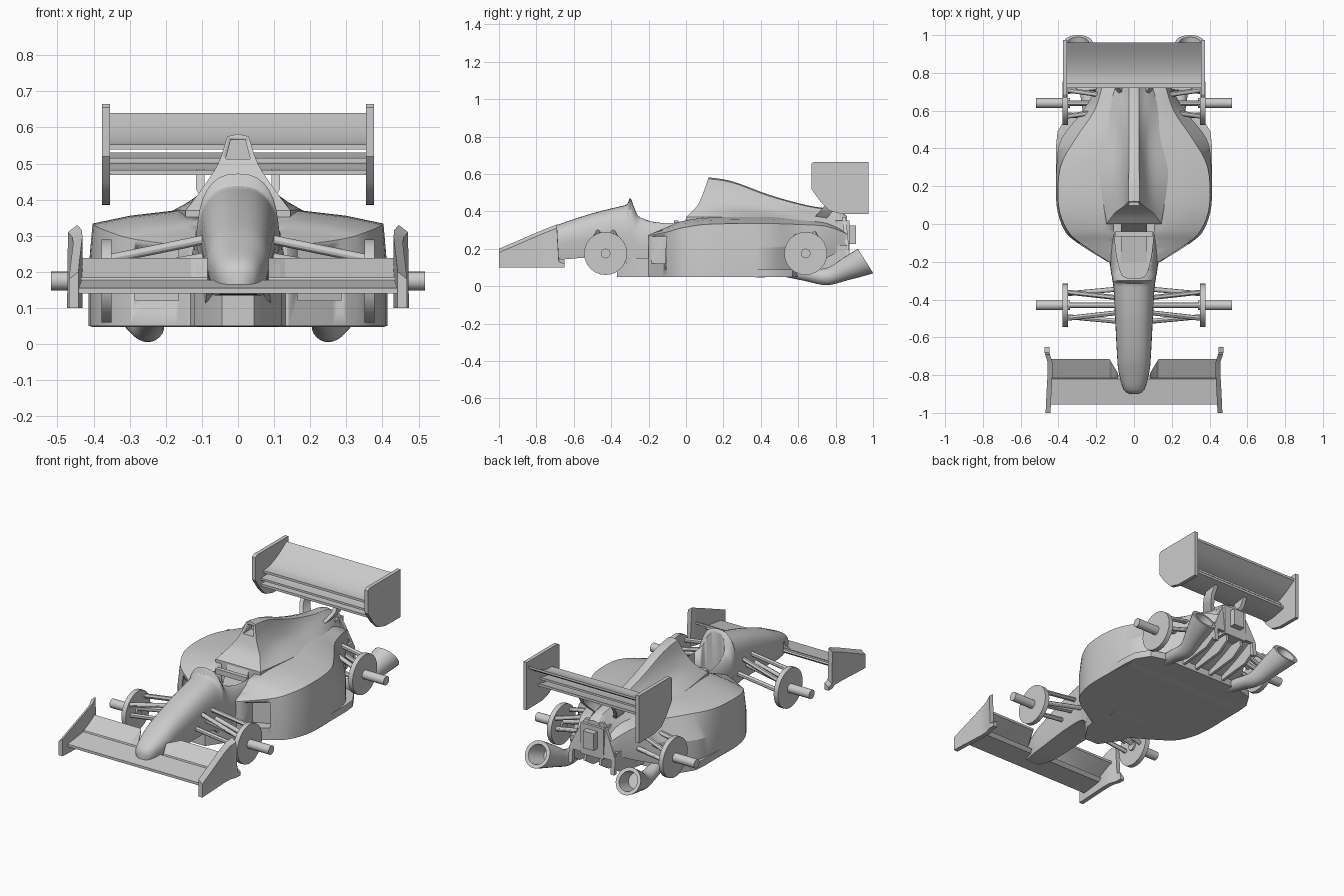
import bpy, bmesh, math
from mathutils import Vector

if "Cube" in bpy.data.objects:
    bpy.data.objects.remove(bpy.data.objects["Cube"])


def finish(name, bm, angle=30):
    bmesh.ops.remove_doubles(bm, verts=bm.verts, dist=1e-5)
    bmesh.ops.recalc_face_normals(bm, faces=bm.faces)
    me = bpy.data.meshes.new(name)
    bm.to_mesh(me)
    bm.free()
    ob = bpy.data.objects.new(name, me)
    bpy.context.collection.objects.link(ob)
    bpy.ops.object.select_all(action='DESELECT')
    ob.select_set(True)
    bpy.context.view_layer.objects.active = ob
    bpy.ops.object.shade_smooth_by_angle(angle=math.radians(angle))
    return ob


def skin(name, rings, angle=30, strip=False):
    """Join closed rings of points into a capped solid; strip caps suit mirrored rings."""
    bm = bmesh.new()
    vs = [[bm.verts.new(p) for p in r] for r in rings]
    n = len(vs[0])
    for a, b in zip(vs, vs[1:]):
        for i in range(n):
            j = (i + 1) % n
            bm.faces.new((a[i], a[j], b[j], b[i]))
    for c in (vs[0], vs[-1]):
        if strip:
            for i in range(n // 2):
                ids = dict.fromkeys((i, i + 1, n - i - 1, (n - i) % n))
                bm.faces.new([c[k] for k in ids])
        else:
            bm.faces.new(c)
    return finish(name, bm, angle)


def spline(seq, n):
    """Catmull-Rom through a list of equal-length flat tuples."""
    out = []
    for i in range(len(seq) - 1):
        p0, p1, p2 = seq[max(i - 1, 0)], seq[i], seq[i + 1]
        p3 = seq[min(i + 2, len(seq) - 1)]
        for k in range(n):
            t = k / n
            out.append(tuple(
                b + .5 * t * (c - a + t * (2 * a - 5 * b + 4 * c - d + t * (3 * (b - c) + d - a)))
                for a, b, c, d in zip(p0, p1, p2, p3)))
    return out + [tuple(seq[-1])]


def mirror_ring(half):
    return half + [(-x, y, z) for x, y, z in half[-2:0:-1]]


def prism(name, pts, axis, a, b):
    """Extrude a 2D outline along x (points are y,z) or z (points are x,y)."""
    place = (lambda p, d: (d, *p)) if axis == 'x' else (lambda p, d: (*p, d))
    return skin(name, [[place(p, d) for p in pts] for d in (a, b)])


def box(name, x, y, z):
    return prism(name, [(x[0], y[0]), (x[1], y[0]), (x[1], y[1]), (x[0], y[1])], 'z', *z)


def disc(p, d, r, n=24):
    d = Vector(d).normalized()
    u = d.cross(Vector((0, 0, 1))).normalized()
    w = u.cross(d)
    return [Vector(p) + r * (math.cos(2 * math.pi * i / n) * u + math.sin(2 * math.pi * i / n) * w)
            for i in range(n)]


def rod(name, a, b, r, n=12):
    d = Vector(b) - Vector(a)
    return skin(name, [disc(a, d, r, n), disc(b, d, r, n)])


def cut(ob, *cutters):
    bpy.context.view_layer.objects.active = ob
    for c in cutters:
        m = ob.modifiers.new("cut", 'BOOLEAN')
        m.operation, m.solver, m.object = 'DIFFERENCE', 'EXACT', c
        bpy.ops.object.modifier_apply(modifier=m.name)


# Nose and cockpit tub: y, half width, bottom z, top z
rows = spline([(-.9, .02, .155, .2), (-.875, .055, .14, .235), (-.78, .082, .135, .285),
               (-.69, .09, .14, .327), (-.5, .1, .155, .39), (-.36, .107, .15, .425),
               (-.315, .112, .12, .438), (-.3, .114, .11, .472), (-.275, .118, .09, .43),
               (-.24, .124, .07, .385), (-.1, .135, .05, .375), (0, .145, .05, .39),
               (.08, .145, .05, .39)], 3)
rings = []
for y, w, b, t in rows:
    mid = b + (t - b) * .45
    half = []
    for i in range(9):
        a = math.pi / 2 * i / 8
        half.append((w * math.sin(a) ** .8, y, mid + (t - mid) * max(math.cos(a), 0) ** .75))
    half += [(w * .8, y, b), (0, y, b)]
    rings.append(mirror_ring(half))
tub = skin("nose_and_tub", rings)

# Side pods: y, shoulder x, shoulder z, base x, centre z, bottom z
pods = []
for y, xt, zt, xb, zc, zb in spline([
        (-.2, .135, .27, .14, .28, .05), (-.1, .285, .29, .3, .315, .05),
        (-.03, .355, .31, .37, .345, .05), (.1, .4, .33, .41, .365, .05),
        (.3, .39, .335, .41, .37, .05), (.45, .31, .335, .385, .37, .05),
        (.6, .21, .33, .27, .36, .09), (.75, .16, .32, .18, .34, .15),
        (.86, .11, .28, .12, .29, .21)], 4):
    pods.append(mirror_ring([(0, y, zc), (xt * .45, y, zc), (xt * .75, y, zc * .6 + zt * .4),
                             (xt, y, zt), (xb, y, zb + (zt - zb) * .55), (xb, y, zb), (0, y, zb)]))
side_pods = skin("side_pods", pods, 25)

# Cockpit opening and radiator inlets cut out
plan = spline([(.025, -.288), (.062, -.27), (.085, -.2), (.1, -.1), (.112, .07)], 4)
cockpit = prism("cockpit_cutter", plan + [(-x, y) for x, y in plan[::-1]], 'z', .2, .7)
inlets = [prism("inlet_cutter", [(s * x, y) for x, y in
          ((.165, -.3), (.285, -.3), (.285, -.05), (.165, -.1))], 'z', .12, .265) for s in (-1, 1)]
cut(tub, cockpit)
cut(side_pods, cockpit, *inlets)

# Engine cover with a curved roll-hoop face and narrow spine
hoop = [(x, .12 * max((z - .37) / .21, 0) ** .55, z) for x, z in
        ((0, .582), (.03, .575), (.055, .5), (.1, .43), (.145, .37), (.145, .25), (0, .25))]
secs = [hoop]
for y, zs, xs in ((.25, (.56, .553, .49, .425, .37, .25), (.028, .048, .09, .18)),
                  (.45, (.487, .48, .445, .4, .355, .25), (.026, .045, .085, .17)),
                  (.65, (.432, .427, .405, .375, .33, .23), (.026, .048, .09, .14)),
                  (.8, (.408, .402, .38, .345, .29, .22), (.026, .045, .07, .1)),
                  (.86, (.375, .37, .35, .32, .28, .22), (.026, .045, .065, .09))):
    secs.append([(x, y, z) for x, z in zip((0, *xs, xs[-1], 0), zs + zs[-1:])])
flat = spline([tuple(c for p in s for c in p) for s in secs], 5)
rings = []
for f in flat:
    half = [f[i:i + 3] for i in range(0, 21, 3)]
    rings.append(mirror_ring(half[:1] + spline(half[1:5], 4) + half[5:]))
cover = skin("engine_cover", rings, strip=True)
air = skin("air_intake_cutter", [[(-w, y, .512), (w, y, .512), (w * .6, y, .565), (-w * .6, y, .565)]
                                 for w, y in ((.034, .0), (.034, .17))])
cut(cover, air)
for c in (cockpit, air, *inlets):
    bpy.data.objects.remove(c)

# Seat, headrest bar, keel and floor
prism("seat", [(-.2, .2), (-.06, .22), (.0, .36), (.04, .36), (.04, .19), (-.2, .19)], 'x', -.07, .07)
box("headrest_bar", (-.1, .1), (-.065, -.04), (.32, .35))
keel = [(.045, -.37), (.12, -.26), (.14, -.15)]
prism("keel", keel + [(-x, y) for x, y in keel[::-1]], 'z', .05, .15)
edge = [(.13, -.2), (.3, -.1), (.37, -.03), (.405, .08), (.412, .2), (.412, .42),
        (.405, .49), (.355, .57), (.25, .6)]
prism("floor", edge + [(-x, y) for x, y in edge[::-1]], 'z', .05, .09)

# Front wing
prism("front_wing_main", [(-.955, .14), (-.955, .155), (-.82, .178), (-.8, .168), (-.82, .15)],
      'x', -.45, .45)
for s in (-1, 1):
    skin("front_wing_flap", [[(s * x, y, z) for y, z in
         ((-.82, .172), (-.815, .185), (yr, .238), (yr, .225))]
         for x, yr in ((.085, -.79), (.13, -.715), (.44, -.715))])
    skin("front_endplate", [[(s * (x - .013), y, a), (s * (x + .013), y, a),
         (s * (x + .013), y, b - .02), (s * (x - .013), y, b)] for x, y, a, b in
         ((.455, -1, .1, .2), (.452, -.93, .1, .23), (.444, -.78, .1, .295), (.445, -.73, .1, .315),
          (.458, -.69, .1, .33), (.46, -.68, .1, .15), (.46, -.65, .1, .14))])


# Rear wing elements, endplates and pylons
def blade(name, pts, t):
    top = spline(pts, 4)
    prism(name, top + [(y, z - t) for y, z in top[::-1]], 'x', -.36, .36)


blade("rear_wing_main", [(.74, .553), (.8, .558), (.88, .59), (.96, .64)], .014)
blade("rear_wing_middle", [(.72, .515), (.78, .517), (.85, .53)], .012)
blade("rear_wing_lower", [(.72, .482), (.79, .484), (.87, .502)], .014)
for s in (-1, 1):
    prism("rear_endplate", [(.67, .655), (.685, .665), (.975, .665), (.975, .385), (.83, .387),
                            (.765, .405), (.72, .45), (.67, .52)], 'x', s * .355, s * .377)
    skin("wing_pylon", [[(s * (x - .012), y, z), (s * (x + .012), y, z),
                         (s * (x + .012), y + .07, z), (s * (x - .012), y + .07, z)]
                        for x, y, z in ((.055, .68, .36), (.085, .71, .395), (.105, .74, .43),
                                        (.105, .77, .485))])

# Hubs, axles and wishbones
for s in (-1, 1):
    for end, y, xi in (("front", -.43, .09), ("rear", .64, .15)):
        rod(end + "_brake_disc", (s * .35, y, .175), (s * .378, y, .175), .115, 24)
        rod(end + "_axle", (s * .34, y, .175), (s * .518, y, .175), .026, 16)
        rod(end + "_drive_arm", (s * xi, y, .24), (s * .36, y, .19), .014)
        for d in (1, -1):
            rod(end + "_upper_arm", (s * xi, y + d * .04, .29), (s * .36, y + d * .07, .235), .013)
            rod(end + "_lower_arm", (s * xi, y + d * .085, .22), (s * .36, y + d * .06, .17), .013)

# Exhaust megaphones with open ends
for s in (-1, 1):
    path = spline([(.225, .5, .085, .03), (.24, .64, .065, .038), (.25, .75, .05, .045),
                   (.272, .85, .09, .06), (.296, .96, .135, .077)], 4)
    rings = []
    for i, (x, y, z, r) in enumerate(path):
        k = i / (len(path) - 1)
        rings.append(disc((s * x, y, z), (0, 1, .62 * k ** 3), r))
    for i, (r, back) in enumerate(((.056, 0), (.045, .1))):
        rings.append(disc((s * (.296 - back * .2), .96 - back, .135 - back * .4), (0, 1, .62), r))
    skin("exhaust", rings)

# Gearbox, tail light, rear frame and diffuser fins
box("gearbox", (-.075, .075), (.8, .875), (.17, .35))
box("tail_light", (-.035, .035), (.87, .91), (.225, .325))
frame = [(.15, .1), (.15, .19), (.1, .3), (.06, .37), (-.06, .37), (-.1, .3), (-.15, .19), (-.15, .1),
         (-.125, .1), (-.125, .18), (.125, .18), (.125, .1)]
skin("rear_frame", [[(x, y + (.37 - z) * .1, z) for x, z in frame] for y in (.835, .855)])
for x in (-.14, -.05, .05, .14):
    prism("diffuser_fin", [(.48, .05), (.8, .085), (.87, .13), (.86, .22), (.6, .2)],
          'x', x - .008, x + .008)
